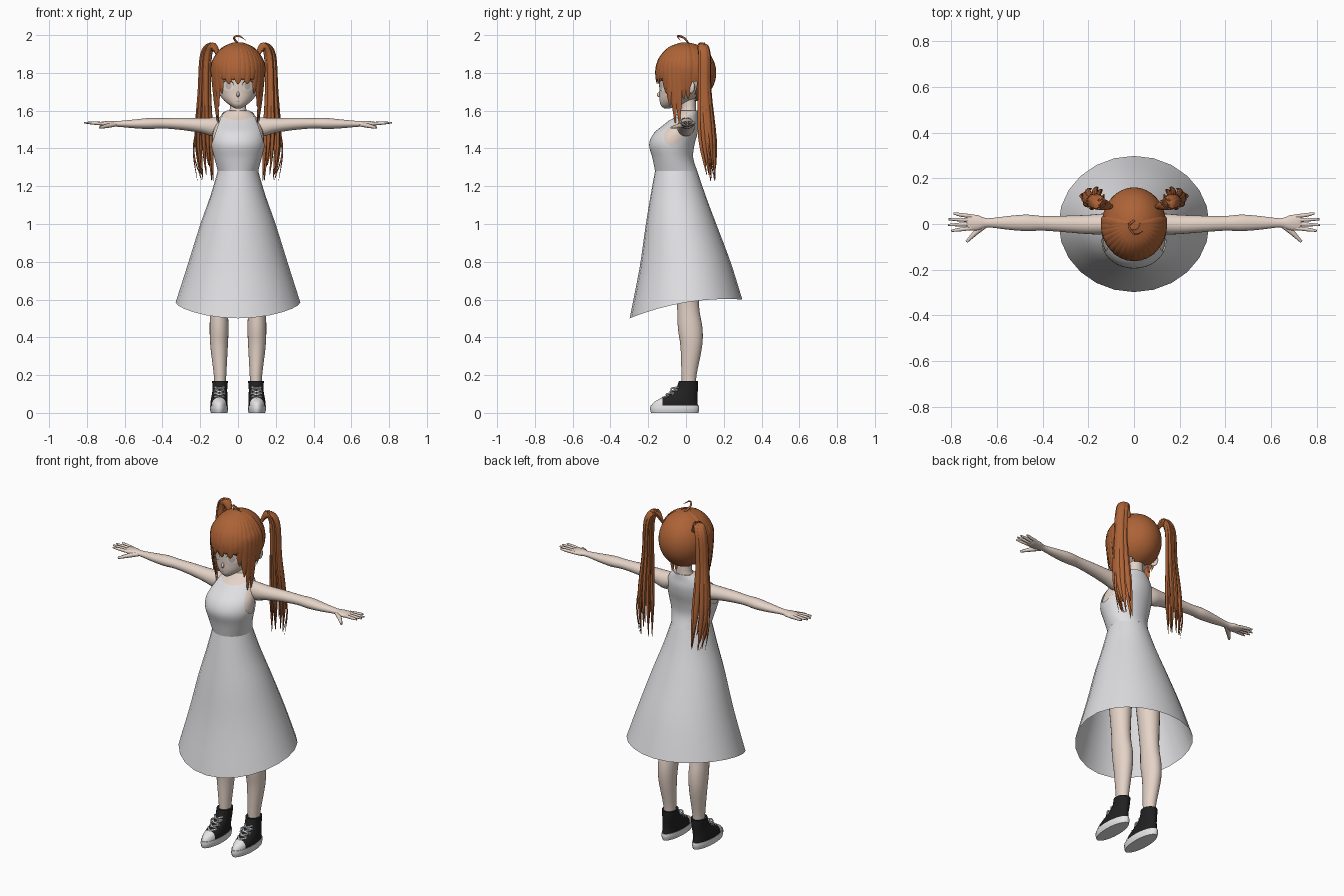
import bpy, bmesh, math, random
from mathutils import Vector

random.seed(4)
if "Cube" in bpy.data.objects:
    bpy.data.objects.remove(bpy.data.objects["Cube"], do_unlink=True)


def material(name, r, g, b):
    m = bpy.data.materials.new(name)
    m.use_nodes = True
    m.diffuse_color = (r, g, b, 1)
    node = next(n for n in m.node_tree.nodes if n.type == 'BSDF_PRINCIPLED')
    node.inputs["Base Color"].default_value = (r, g, b, 1)
    return m


SKIN = material("skin", 0.78, 0.65, 0.57)
DRESS = material("dress_white", 0.74, 0.74, 0.76)
HAIR = material("auburn_hair", 0.42, 0.125, 0.038)
BLACK = material("shoe_black", 0.015, 0.015, 0.016)
WHITE = material("rubber_white", 0.78, 0.78, 0.78)
IRIS = material("pale_iris", 0.6, 0.5, 0.42)
LASH = material("dark_lash", 0.06, 0.025, 0.015)
MOUTH = material("mouth_pink", 0.5, 0.25, 0.22)


def refine(rows, n=4):
    """Catmull-Rom interpolation through rows of numbers."""
    out = []
    for i in range(len(rows) - 1):
        quad = (rows[max(i - 1, 0)], rows[i], rows[i + 1], rows[min(i + 2, len(rows) - 1)])
        for j in range(n):
            t = j / n
            out.append(tuple(b + t / 2 * (c - a + t * (2*a - 5*b + 4*c - d + t * (3*b - a - 3*c + d)))
                             for a, b, c, d in zip(*quad)))
    return out + [tuple(rows[-1])]


def finish(bm, name, mat, mirror=False):
    bmesh.ops.recalc_face_normals(bm, faces=bm.faces)
    mesh = bpy.data.meshes.new(name)
    bm.to_mesh(mesh)
    bm.free()
    obj = bpy.data.objects.new(name, mesh)
    bpy.context.collection.objects.link(obj)
    mesh.materials.append(mat)
    if mirror:
        obj.modifiers.new("mirror", 'MIRROR')
    return obj


def bridge(bm, rings, cap=True):
    loops = [[bm.verts.new(p) for p in ring] for ring in rings]
    n = len(loops[0])
    for low, high in zip(loops, loops[1:]):
        for i in range(n):
            k = (i + 1) % n
            bm.faces.new((low[i], low[k], high[k], high[i]))
    if cap:
        bm.faces.new(loops[0][::-1])
        bm.faces.new(loops[-1])


def loft(name, rows, mat, axis="z", segs=32, cap=True, mirror=False):
    """Rows are (position on axis, centre a, centre b, radius a, radius b)."""
    rings = []
    for t, a, b, ra, rb in refine(rows):
        ring = []
        for i in range(segs):
            ang = math.tau * i / segs
            p, q = a + ra * math.cos(ang), b + rb * math.sin(ang)
            ring.append((p, q, t) if axis == "z" else (t, p, q))
        rings.append(ring)
    bm = bmesh.new()
    bridge(bm, rings, cap)
    return finish(bm, name, mat, mirror)


def strand(bm, path, width, thick, taper, segs=8, n=4):
    """Tapered flat tube; its flat side faces away from the vertical axis."""
    rows = refine([(*p, s) for p, s in zip(path, taper)], n)
    pts = [Vector(r[:3]) for r in rows]
    rings = []
    for i, p in enumerate(pts):
        tan = (pts[min(i + 1, len(pts) - 1)] - pts[max(i - 1, 0)]).normalized()
        side = tan.cross(Vector((p.x, p.y - 0.001, 0.02))).normalized()
        out, s = side.cross(tan), max(rows[i][3], 0.05)
        rings.append([p + side * width * s * math.cos(math.tau * k / segs)
                      + out * thick * s * math.sin(math.tau * k / segs) for k in range(segs)])
    bridge(bm, rings)


def cut(obj, co, no, clear=True):
    bm = bmesh.new()
    bm.from_mesh(obj.data)
    bmesh.ops.bisect_plane(bm, geom=bm.verts[:] + bm.edges[:] + bm.faces[:],
                           plane_co=co, plane_no=no, clear_outer=clear)
    bm.to_mesh(obj.data)
    bm.free()


# Dress: bodice with cut armholes and neckline, flared skirt with a dipping hem
torso = [(1.28, 0, -.052, .107, .112), (1.35, 0, -.07, .125, .108), (1.42, 0, -.075, .142, .12),
         (1.48, 0, -.055, .14, .116), (1.53, 0, -.022, .123, .09), (1.57, 0, 0, .1, .064),
         (1.6, 0, .012, .066, .05)]
bodice = loft("dress_bodice", torso, DRESS, segs=48, cap=False)
for s in (1, -1):
    cut(bodice, (s * .134, 0, 1.44), (s * .145, 0, .05))
cut(bodice, (0, 0, 1.585), (0, -.4, 1))
skirt = loft("dress_skirt", [(1.28, 0, -.052, .107, .112), (1.15, 0, -.042, .146, .146),
             (1, 0, -.027, .2, .187), (.8, 0, -.006, .264, .241), (.6, 0, 0, .33, .298)],
             DRESS, segs=24, cap=False)
for v in skirt.data.vertices:
    s, drop = v.co.y / .3, (1.28 - v.co.z) / .68
    v.co.z += (-.015 + .05 * s - .035 * s * s) * drop ** 2

# Body
loft("upper_body", [(z, x, y, a - .006, b - .006) for z, x, y, a, b in torso], SKIN)
loft("neck", [(1.55, 0, .005, .07, .045), (1.59, 0, .012, .052, .042), (1.62, 0, .015, .042, .038),
              (1.7, 0, .01, .04, .04)], SKIN, segs=24)
loft("legs", [(.12, .095, .015, .03, .036), (.2, .095, .016, .033, .04), (.35, .1, .028, .046, .057),
              (.45, .1, .022, .05, .065), (.58, .1, .01, .048, .058), (.85, .095, 0, .065, .07),
              (1.1, .07, -.02, .065, .075), (1.22, .055, -.04, .05, .07)], SKIN, segs=24, mirror=True)
loft("arms", [(.06, .002, 1.535, .035, .03), (.12, 0, 1.514, .046, .05), (.2, -.002, 1.522, .042, .039),
              (.3, 0, 1.53, .036, .032), (.4, .003, 1.533, .032, .027), (.47, .005, 1.532, .036, .029),
              (.55, .005, 1.53, .03, .023), (.64, .005, 1.53, .02, .015), (.68, .005, 1.53, .032, .016),
              (.72, .007, 1.53, .036, .012), (.735, .007, 1.53, .03, .007)],
     SKIN, axis="x", segs=20, mirror=True)
bm = bmesh.new()
for y, tip_y, tip_x in ((.034, .047, .79), (.017, .021, .812), (-.001, -.004, .814), (-.018, -.03, .8)):
    strand(bm, [(.71, y, 1.531), (.76, (y + tip_y) / 2, 1.534), (tip_x, tip_y, 1.536)],
           .009, .009, (1, .95, .5))
strand(bm, [(.65, -.005, 1.527), (.69, -.035, 1.52), (.733, -.078, 1.51)], .012, .012, (1, 1, .5))
finish(bm, "fingers", SKIN, True)

# Head and face
head = loft("head", [(1.612, 0, -.1, .014, .016), (1.63, 0, -.082, .045, .052), (1.66, 0, -.05, .08, .09),
                     (1.7, 0, -.015, .105, .125), (1.76, 0, 0, .122, .14), (1.85, 0, 0, .116, .136),
                     (1.92, 0, 0, .075, .09), (1.94, 0, 0, .03, .04)], SKIN, segs=40)
bm = bmesh.new()
strand(bm, [(0, -.132, 1.705), (0, -.147, 1.683), (0, -.13, 1.674)], .008, .008, (.4, 1, .5))
finish(bm, "nose", SKIN)
bm = bmesh.new()
bmesh.ops.create_uvsphere(bm, u_segments=12, v_segments=8, radius=1)
for v in bm.verts:
    v.co = Vector((.118 + .014 * v.co.x + .01 * v.co.y, .025 + .022 * v.co.y, 1.725 + .035 * v.co.z))
finish(bm, "ears", SKIN, True)


def face_plate(name, mat, x, z, rx, rz, offset, mirror=True):
    bm = bmesh.new()
    bmesh.ops.create_circle(bm, cap_ends=True, cap_tris=True, segments=20, radius=1)
    for v in bm.verts:
        v.co = Vector((x + rx * v.co.x, -.3, z + rz * v.co.y))
    obj = finish(bm, name, mat)
    wrap = obj.modifiers.new("wrap", 'SHRINKWRAP')
    wrap.target, wrap.wrap_method, wrap.offset = head, 'PROJECT', offset
    wrap.use_project_y, wrap.use_positive_direction = True, True
    wrap.use_negative_direction = False
    wrap.wrap_mode = 'OUTSIDE_SURFACE'
    if mirror:
        obj.modifiers.new("mirror", 'MIRROR')


face_plate("eyelashes", LASH, .053, 1.737, .031, .027, .003)
face_plate("eye_whites", WHITE, .053, 1.731, .029, .027, .005)
face_plate("irises", IRIS, .05, 1.733, .016, .022, .007)
face_plate("mouth", MOUTH, 0, 1.65, .012, .002, .004, False)

# Hair cap, open over the face
bm = bmesh.new()
bmesh.ops.create_uvsphere(bm, u_segments=48, v_segments=32, radius=1)
for v in bm.verts:
    v.co = Vector((.14 * v.co.x, .002 + .158 * v.co.y, 1.8 + .16 * v.co.z))


def under_hairline(p):
    return p.z < (1.85 if p.y < -.02 else 1.75 if p.y < .05 else 1.655)


bmesh.ops.delete(bm, geom=[f for f in bm.faces if under_hairline(f.calc_center_median())], context='FACES')
finish(bm, "hair_cap", HAIR)


# Fringe and side locks following the cap
def on_head(az, polar, k=1.01):
    r = k * math.sin(polar)
    return (.14 * r * math.sin(az), .002 - .158 * r * math.cos(az), 1.8 + .16 * k * math.cos(polar))


bm = bmesh.new()
for i in range(-9, 10):
    deg = i * 10.5
    az, a = math.radians(deg), abs(deg)
    tip = 1.74 + .022 * (i % 2) if a < 38 else 1.69 if a < 50 else 1.62 if a < 60 else 1.53 if a < 77 else 1.66
    pull = .97 if a < 38 else .9 if a < 60 else .8
    x, y, z = on_head(az, math.pi / 2)
    path = [on_head(az, math.radians(p)) for p in (10, 35, 60, 82)]
    path += [(x * (1 + pull) / 2, y * (1 + pull) / 2, (1.81 + tip) / 2 - .01), (x * pull, y * pull, tip)]
    strand(bm, path, .021, .006, (.3, .7, .95, 1, .85, .1))
finish(bm, "fringe", HAIR)

# Twin tails with flowing strands
bm = bmesh.new()
for i in range(9):
    ang = i * 2.4
    dx, dy = .038 * math.cos(ang), .036 * math.sin(ang)
    end = 1.22 + random.uniform(0, .1)
    strand(bm, [(.1, .075, 1.89), (.138 + dx * .3, .085 + dy * .3, 1.945), (.17 + dx * .5, .1 + dy * .5, 1.89),
                (.178 + dx * .6, .1 + dy * .6, 1.7), (.18 + dx, .115 + dy, 1.45),
                (.165 + dx * .9, .135 + dy * .7, end)],
           .017, .012, (.6, 1, 1, 1, .9, .1))
for end_x, y in ((.215, .13), (.19, .15)):
    strand(bm, [(.19, .1, 1.75), (.212, .11, 1.55), (.235, .125, 1.38), (end_x, y, 1.23)],
           .005, .004, (1, 1, 1, .1))
finish(bm, "twin_tails", HAIR, True)
bm = bmesh.new()
strand(bm, [(.005, .02, 1.95), (-.022, -.01, 1.985), (.005, -.045, 1.995), (.042, -.03, 1.972)],
       .006, .004, (1, 1, .9, .1))
finish(bm, "stray_curl", HAIR)

# High-top shoes
loft("shoe_soles", [(0, .1, -.06, .044, .125), (.02, .1, -.06, .048, .13), (.038, .1, -.06, .047, .128)],
     WHITE, segs=28, mirror=True)
upper = loft("shoe_uppers", [(.036, .1, -.06, .045, .124), (.06, .1, -.053, .045, .113),
             (.09, .098, -.025, .042, .085), (.125, .096, .003, .039, .06), (.17, .095, .013, .042, .05)],
             BLACK, segs=28, mirror=True)
cut(upper, (0, -.125, 0), (0, 1, 0), clear=False)
upper.data.materials.append(WHITE)
for f in upper.data.polygons:
    f.material_index = int(f.center.y < -.125)
bm = bmesh.new()
for y, z in ((-.122, .08), (-.101, .098), (-.08, .113), (-.062, .13)):
    for s in (1, -1):
        strand(bm, [(.098 - .026 * s, y + .018, z - .012), (.098, y - .002, z),
                    (.098 + .026 * s, y + .022, z + .006)], .005, .005, (1, 1, 1))
for s in (1, -1):
    strand(bm, [(.098, -.064, .132), (.098 + .02 * s, -.078, .128), (.098 + .03 * s, -.072, .095)],
           .004, .004, (1, 1, .6))
finish(bm, "shoe_laces", WHITE, True)

# Smooth shading with sharp creases kept
for obj in bpy.context.scene.objects:
    obj.select_set(obj.type == 'MESH')
bpy.context.view_layer.objects.active = head
bpy.ops.object.shade_smooth_by_angle(angle=math.radians(50))
